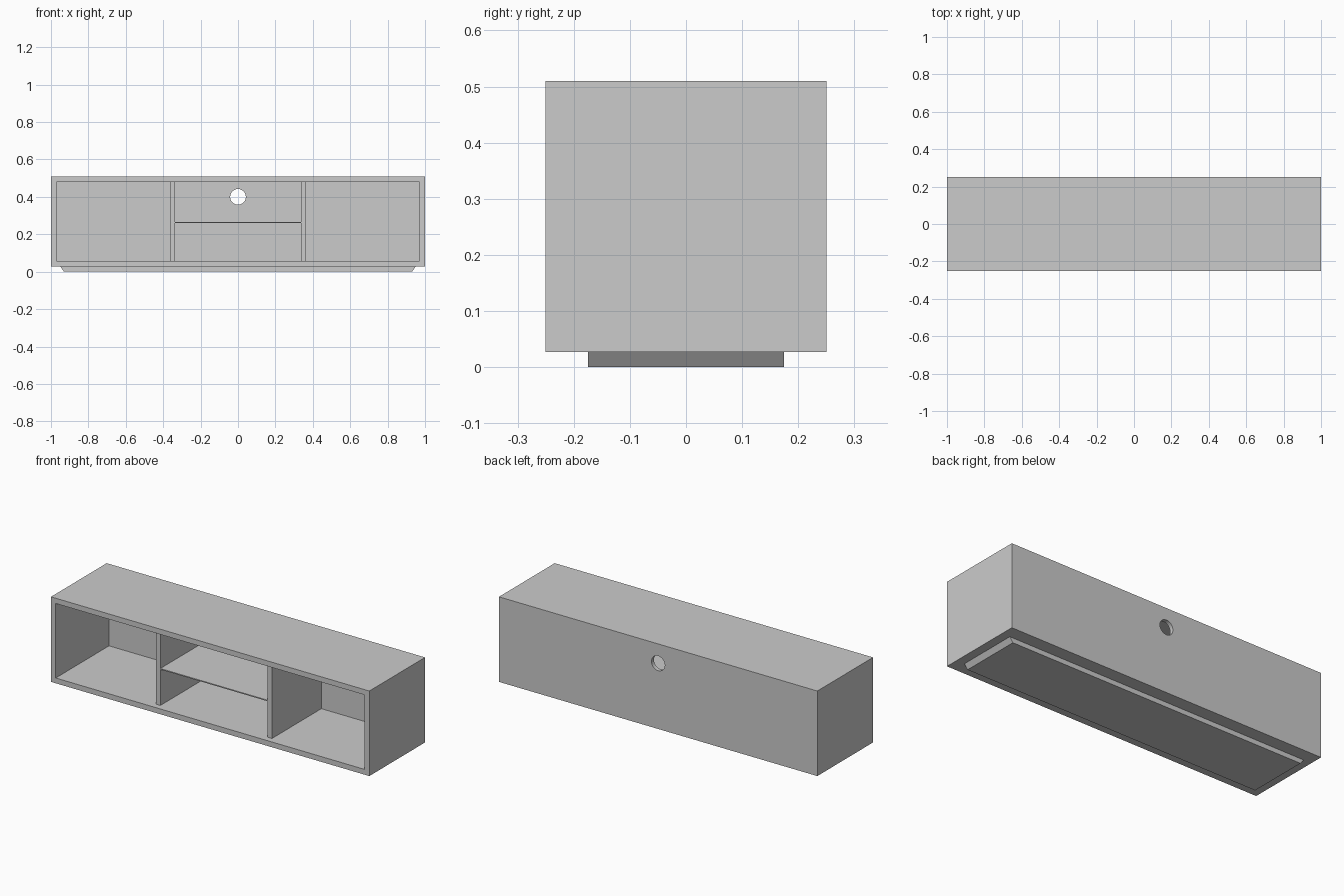
import bpy, bmesh
from math import pi
from mathutils import Vector

if "Cube" in bpy.data.objects:
    bpy.data.objects.remove(bpy.data.objects["Cube"])


def finish(name, bm):
    bmesh.ops.recalc_face_normals(bm, faces=bm.faces)
    mesh = bpy.data.meshes.new(name)
    bm.to_mesh(mesh)
    bm.free()
    ob = bpy.data.objects.new(name, mesh)
    bpy.context.collection.objects.link(ob)
    return ob


def box_bm(lo, hi):
    bm = bmesh.new()
    bmesh.ops.create_cube(bm, size=1)
    lo, hi = Vector(lo), Vector(hi)
    for v in bm.verts:
        v.co = (lo + hi) / 2 + v.co * (hi - lo)
    bm.normal_update()
    return bm


WALL = 0.03
Z0, Z1 = 0.027, 0.51
BACK = 0.228      # inner face of the back panel
DIV_FRONT = -0.215

# Cabinet case: box whose front face is inset and pushed in
bm = box_bm((-1, -0.25, Z0), (1, 0.25, Z1))
front = [f for f in bm.faces if f.normal.y < -0.9]
bmesh.ops.inset_region(bm, faces=front, thickness=WALL, use_even_offset=True)
inner = bmesh.ops.extrude_discrete_faces(bm, faces=front)["faces"]
for v in inner[0].verts:
    v.co.y = BACK
case = finish("cabinet_case", bm)

# Round cable hole through the back panel
bpy.ops.mesh.primitive_cylinder_add(vertices=32, radius=0.042, depth=0.2,
                                    location=(0, 0.25, 0.4), rotation=(pi / 2, 0, 0))
cutter = bpy.context.object
cutter.name = "cable_hole_cutter"
cutter.hide_render = True
cutter.hide_set(True)
hole = case.modifiers.new("cable_hole", 'BOOLEAN')
hole.operation = 'DIFFERENCE'
hole.solver = 'EXACT'
hole.object = cutter
bpy.context.view_layer.update()
cut_mesh = bpy.data.meshes.new_from_object(
    case.evaluated_get(bpy.context.evaluated_depsgraph_get()))
case.modifiers.clear()
case.data = cut_mesh
bpy.data.objects.remove(cutter)

# Two upright dividers
for side, label in ((-1, "left"), (1, "right")):
    xs = sorted((side * 0.337, side * 0.364))
    finish(label + "_divider", box_bm((xs[0], DIV_FRONT, Z0 + WALL),
                                      (xs[1], BACK, Z1 - WALL)))

# Thin centre shelf
finish("centre_shelf", box_bm((-0.337, DIV_FRONT, 0.261), (0.337, BACK, 0.267)))

# Plinth with ends sloping inward toward the floor
bm = box_bm((-0.95, -0.175, 0), (0.95, 0.175, Z0))
for v in bm.verts:
    if v.co.z < 0.01:
        v.co.x *= 0.93 / 0.95
finish("plinth", bm)
